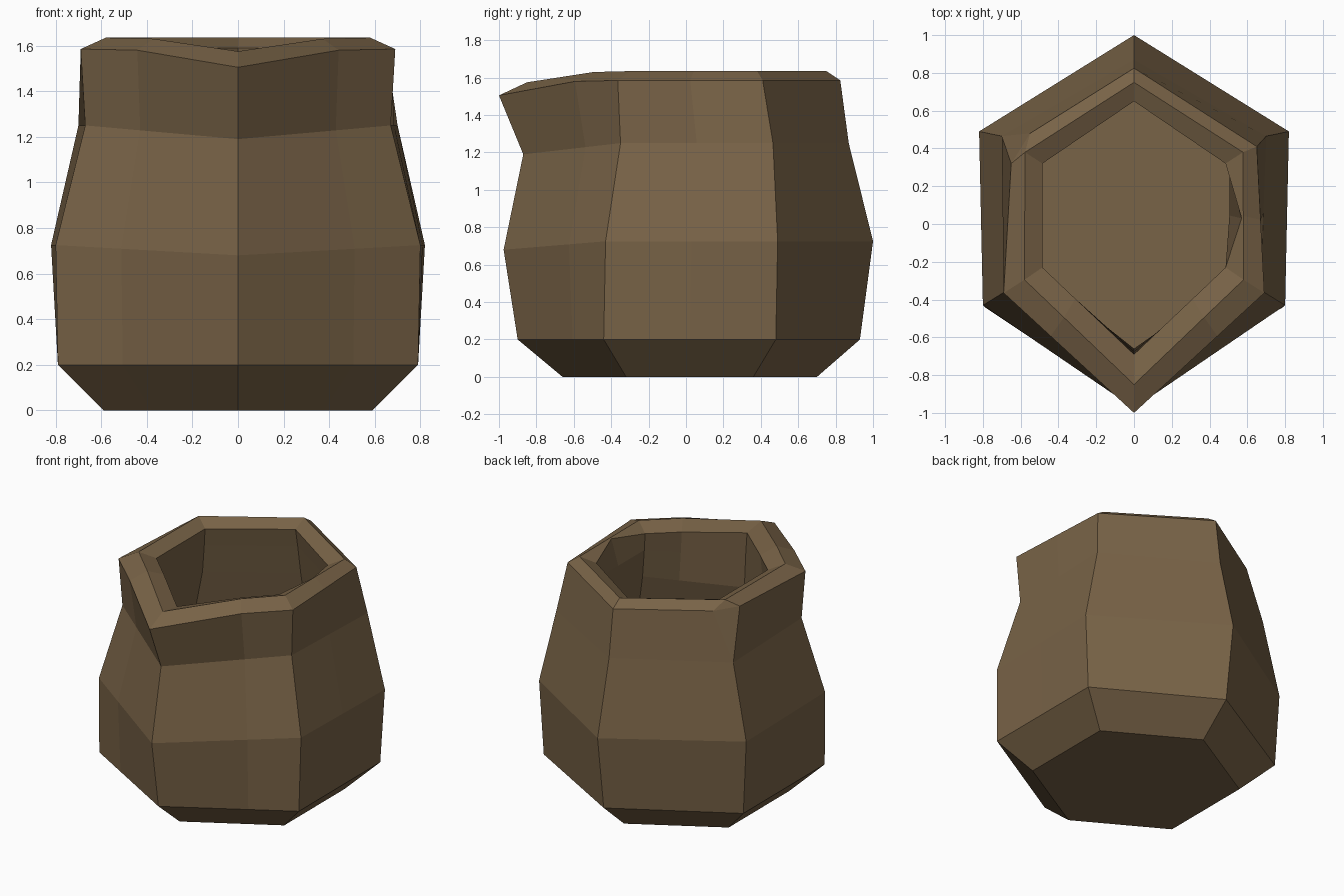
import bpy, bmesh
from mathutils import Vector

if "Cube" in bpy.data.objects:
    bpy.data.objects.remove(bpy.data.objects["Cube"])

clay = bpy.data.materials.new("brown clay")
clay.diffuse_color = (0.19, 0.125, 0.063, 1)
clay.use_nodes = True
clay.node_tree.nodes["Principled BSDF"].inputs["Base Color"].default_value = clay.diffuse_color

# Hexagonal rings from outer base, up over the rim, down to the inner floor:
# front y, front z, front-side x, y, back-side x, y, back y, z
RINGS = [
    (-0.66, 0.00, 0.59, -0.32, 0.59, 0.36, 0.70, 0.00),
    (-0.90, 0.20, 0.79, -0.44, 0.79, 0.48, 0.93, 0.20),
    (-0.975, 0.68, 0.80, -0.43, 0.82, 0.49, 1.00, 0.725),
    (-0.87, 1.19, 0.67, -0.35, 0.70, 0.465, 0.87, 1.25),
    (-1.00, 1.505, 0.69, -0.365, 0.65, 0.41, 0.825, 1.585),  # outer rim
    (-0.85, 1.575, 0.58, -0.295, 0.577, 0.38, 0.75, 1.635),  # rim top
    (-0.69, 1.55, 0.485, -0.23, 0.485, 0.32, 0.65, 1.59),    # inner rim
    (-0.675, 1.40, 0.505, -0.25, 0.505, 0.34, 0.675, 1.46),
    (-0.66, 1.17, 0.54, -0.28, 0.54, 0.37, 0.71, 1.25),
    (-0.80, 0.68, 0.66, -0.36, 0.67, 0.41, 0.82, 0.72),
    (-0.72, 0.20, 0.62, -0.35, 0.62, 0.39, 0.76, 0.20),
]
OUTER_RIM, RIM_TOP, INNER_RIM = 4, 5, 6


def ring_points(i, r):
    fy, fz, ax, ay, bx, by, back, z = r
    f, b = Vector((0, fy, fz)), Vector((0, back, z))
    ra, la = Vector((ax, ay, z)), Vector((-ax, ay, z))
    rb, lb = Vector((bx, by, z)), Vector((-bx, by, z))
    rm, lm = f.lerp(ra, 0.64), f.lerp(la, 0.64)
    if i in (OUTER_RIM, RIM_TOP, INNER_RIM):      # spout dips only at the front
        rm.z = lm.z = z - 0.005
    side = ra.lerp(rb, 0.5)
    if i == INNER_RIM:                            # chip in the right inner rim
        side = Vector((0.57, 0.03, 1.63))
    lb2 = lb.copy()
    if i == OUTER_RIM:                            # cut corner at back left
        lb, lb2 = Vector((-0.65, 0.32, z)), Vector((-0.55, 0.48, z))
    return [f, rm, ra, side, rb, b, lb2, lb, la, lm]


# Pot body
bm = bmesh.new()
rings = [[bm.verts.new(p) for p in ring_points(i, r)] for i, r in enumerate(RINGS)]
for lo, hi in zip(rings, rings[1:]):
    n = len(lo)
    for k in range(n):
        j = (k + 1) % n
        bm.faces.new((lo[k], lo[j], hi[j], hi[k]))
bm.faces.new(rings[0][::-1])    # underside
bm.faces.new(rings[-1])         # inner floor
bmesh.ops.remove_doubles(bm, verts=bm.verts, dist=0.0005)
bmesh.ops.recalc_face_normals(bm, faces=bm.faces)

mesh = bpy.data.meshes.new("clay_pot")
bm.to_mesh(mesh)
bm.free()
mesh.materials.append(clay)
pot = bpy.data.objects.new("clay_pot", mesh)
bpy.context.collection.objects.link(pot)
